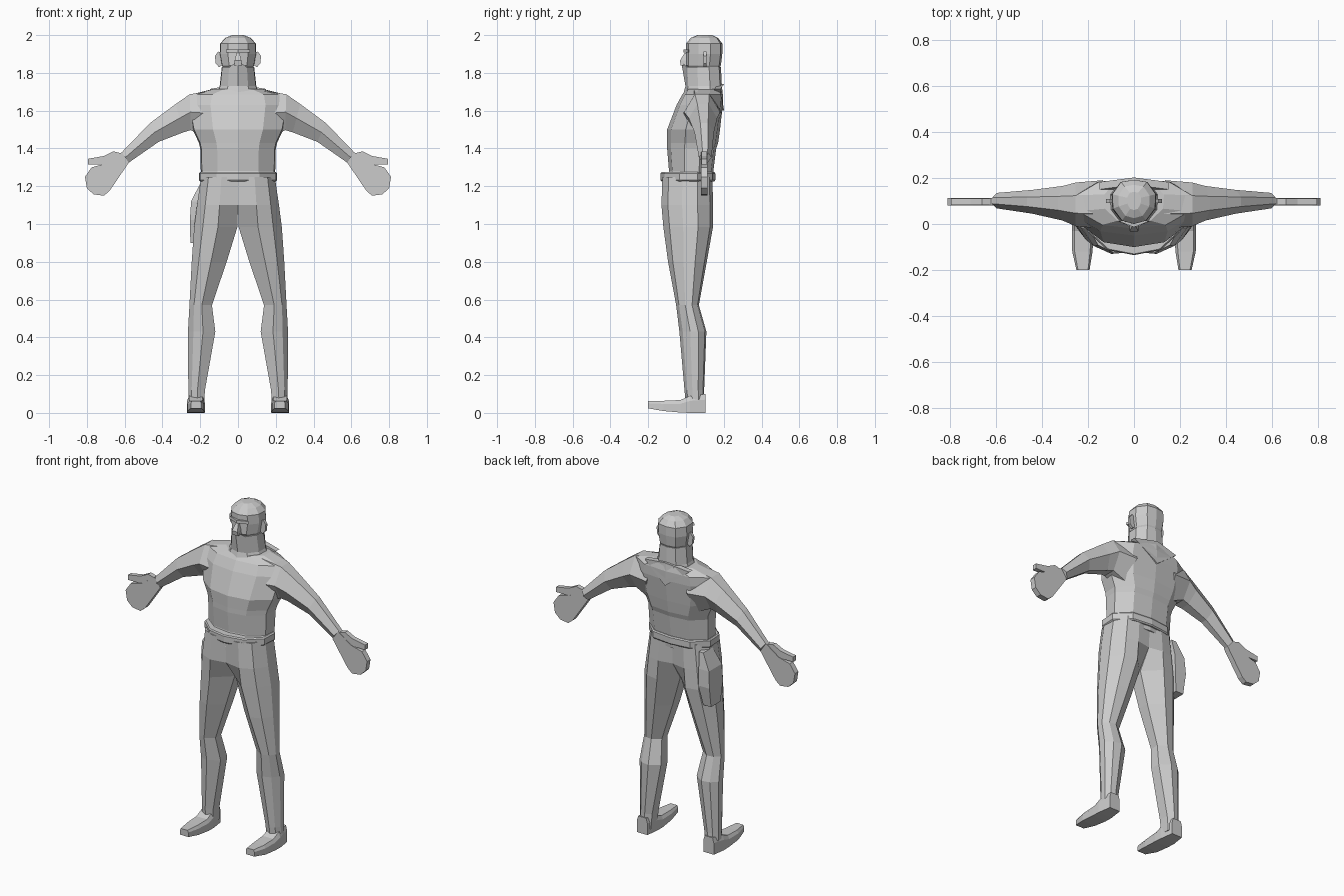
import bpy, bmesh


def loft(name, rings, mirror=False):
    """Skin a list of equal-length point rings, cap both ends."""
    bm = bmesh.new()
    vs = [[bm.verts.new(p) for p in r] for r in rings]
    n = len(rings[0])
    for a, b in zip(vs, vs[1:]):
        for i in range(n):
            j = (i + 1) % n
            bm.faces.new((a[i], a[j], b[j], b[i]))
    bm.faces.new(vs[0])
    bm.faces.new(vs[-1])
    bmesh.ops.recalc_face_normals(bm, faces=bm.faces)
    me = bpy.data.meshes.new(name)
    bm.to_mesh(me)
    bm.free()
    ob = bpy.data.objects.new(name, me)
    bpy.context.collection.objects.link(ob)
    if mirror:
        m = ob.modifiers.new("mirror", 'MIRROR')
        m.use_mirror_merge = False
    return ob


HALF = [(0, -1), (.55, -.85), (.97, -.3), (1, .35), (.6, .9), (0, 1)]
SECTION = HALF + [(-x, y) for x, y in HALF[-2:0:-1]]


def body_ring(z, hw, yf, yb):
    c, h = (yf + yb) / 2, (yb - yf) / 2
    return [(x * hw, c + y * h, z) for x, y in SECTION]


def body(name, rows):
    return loft(name, [body_ring(*r) for r in rows])


def plate(name, outline, y0, y1, mirror=False):
    """Flat x-z outline given thickness in y."""
    return loft(name, [[(x, y, z) for x, z in outline] for y in (y0, y1)], mirror)


def box_ring_z(z, x0, x1, y0, y1):
    return [(x0, y0, z), (x1, y0, z), (x1, y1, z), (x0, y1, z)]


# torso and belt
body("torso", [(1.20, .19, -.12, .14), (1.28, .197, -.09, .145), (1.40, .20, -.10, .16),
               (1.43, .207, -.10, .17), (1.50, .24, -.10, .18), (1.63, .265, -.05, .195),
               (1.685, .25, -.02, .195), (1.715, .13, 0, .19)])
body("belt", [(1.225, .20, -.13, .15), (1.232, .207, -.135, .155),
              (1.268, .207, -.135, .155), (1.275, .20, -.13, .15)])


# legs, joined at the pelvis above the crotch
def leg_ring(z, xi, xo, yf, yb, k):
    c, h, w = (yf + yb) / 2, (yb - yf) / 2, xo - xi
    return [(xi, c - k * h, z), (xi + .45 * w, c - h, z), (xi + .8 * w, c - .75 * h, z),
            (xo, c - .2 * h, z), (xo, c + .4 * h, z), (xi + .75 * w, c + .88 * h, z),
            (xi + .4 * w, c + h, z), (xi, c + k * h, z)]


loft("leg", [leg_ring(*r) for r in [
    (1.25, 0, .195, -.125, .14, .97), (1.10, 0, .217, -.13, .143, .88),
    (.985, .003, .232, -.12, .143, .3), (.80, .06, .245, -.095, .11, .35),
    (.57, .138, .257, -.052, .068, .45), (.43, .12, .265, -.035, .108, .45),
    (.12, .175, .263, -.008, .096, .6), (.03, .18, .263, 0, .098, .6)]], True)


# feet, skinned from heel to toe
def foot_ring(y, x0, x1, z0, z1):
    t = (x1 - x0) * .12
    return [(x0, y, z0), (x1, y, z0), (x1, y, z1 * .7 + z0 * .3),
            (x1 - t, y, z1), (x0 + t, y, z1), (x0, y, z1 * .7 + z0 * .3)]


loft("foot", [foot_ring(*r) for r in [
    (.102, .188, .258, 0, .10), (.02, .177, .27, 0, .09), (-.03, .175, .27, .002, .068),
    (-.12, .180, .268, .01, .064), (-.2, .193, .25, .024, .063)]], True)


# arms, skinned from inside the shoulder to the wrist
def arm_ring(tx, tz, bx, bz, yf, yb):
    c, h = (yf + yb) / 2, (yb - yf) / 2
    mx, mz = (tx + bx) / 2, (tz + bz) / 2
    return [(tx, c - .4 * h, tz), (tx, c + .4 * h, tz), (mx, yb, mz),
            (bx, c + .4 * h, bz), (bx, c - .4 * h, bz), (mx, yf, mz)]


loft("arm", [arm_ring(*r) for r in [
    (.10, 1.71, .17, 1.46, -.02, .19), (.255, 1.687, .25, 1.497, -.01, .18),
    (.33, 1.635, .29, 1.485, .015, .165), (.465, 1.535, .42, 1.435, .045, .148),
    (.615, 1.38, .578, 1.325, .068, .135)]], True)

# mitten hands with thumbs
plate("palm", [(.615, 1.38), (.70, 1.32), (.775, 1.30), (.81, 1.25), (.80, 1.19), (.765, 1.157),
               (.71, 1.15), (.68, 1.175), (.578, 1.325)], .08, .113, True)
plate("thumb", [(.60, 1.37), (.66, 1.385), (.71, 1.36), (.795, 1.345), (.795, 1.315),
                (.70, 1.315), (.63, 1.32)], .082, .11, True)

# neck scarf with a raised front over the mouth and a corner hanging behind
scarf = [body_ring(1.685, .115, -.015, .195), body_ring(1.73, .097, -.003, .19),
         body_ring(1.83, .086, -.008, .185)]
scarf[2][0] = (0, -.026, 1.862)
loft("scarf", scarf)
loft("scarf_corner", [[(-.15, y - .02, 1.715), (0, y, 1.74), (.15, y - .02, 1.715), (0, y, 1.60)]
                      for y in (.17, .202)])

# head, nose, brow and ears
body("head", [(1.81, .068, .02, .17), (1.84, .086, -.002, .185), (1.90, .097, 0, .192),
              (1.955, .094, 0, .192), (1.985, .068, .025, .17), (2.0, .03, .06, .14)])
loft("nose", [box_ring_z(1.84, -.02, .02, -.028, .02), box_ring_z(1.865, -.018, .018, -.032, .02),
              box_ring_z(1.905, -.008, .008, -.008, .02)])
loft("brow", [[(x * s, y, z) for x, y in [(-.065, .01), (0, -.014), (.065, .01), (0, .04)]]
              for z, s in ((1.908, 1), (1.925, .95))])
plate("ear", [(.085, 1.905), (.105, 1.913), (.122, 1.89), (.118, 1.85), (.10, 1.83), (.085, 1.84)],
      .092, .108, True)

# pouch on the right hip
loft("hip_pouch", [box_ring_z(1.215, -.20, -.17, .03, .12), box_ring_z(1.12, -.248, -.18, .01, .135),
                   box_ring_z(1.02, -.255, -.18, .01, .14), box_ring_z(.90, -.252, -.20, .03, .12)])
